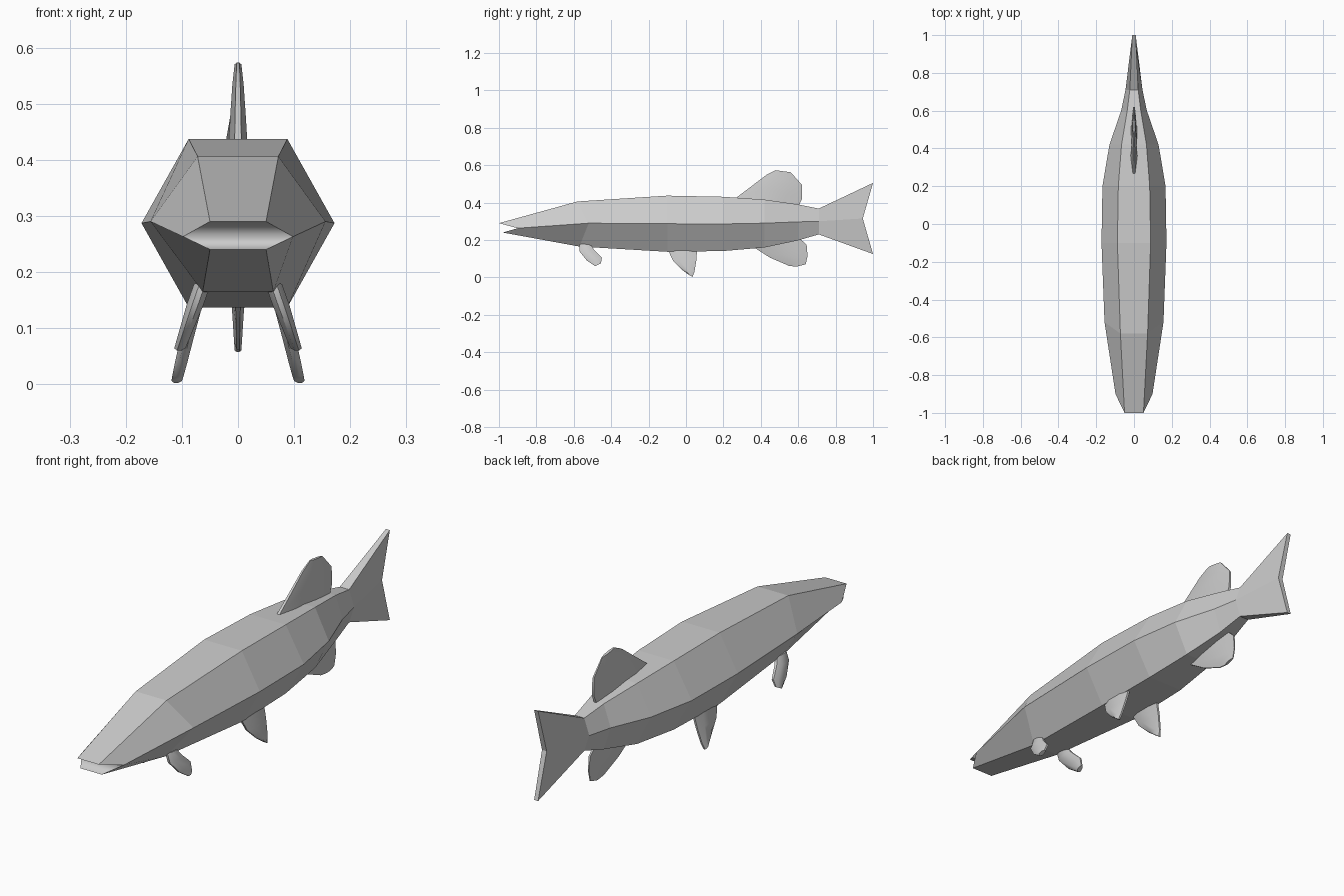
import bpy, bmesh, math

if "Cube" in bpy.data.objects:
    bpy.data.objects.remove(bpy.data.objects["Cube"])

grey = bpy.data.materials.new("plain grey")
grey.diffuse_color = (0.6, 0.6, 0.6, 1)
grey.use_nodes = True
grey.node_tree.nodes["Principled BSDF"].inputs["Base Color"].default_value = grey.diffuse_color


def finish(name, bm, smooth_angle=None):
    bmesh.ops.recalc_face_normals(bm, faces=bm.faces)
    me = bpy.data.meshes.new(name)
    bm.to_mesh(me)
    bm.free()
    me.materials.append(grey)
    ob = bpy.data.objects.new(name, me)
    bpy.context.collection.objects.link(ob)
    if smooth_angle:
        bpy.ops.object.select_all(action='DESELECT')
        ob.select_set(True)
        bpy.context.view_layer.objects.active = ob
        bpy.ops.object.shade_smooth_by_angle(angle=math.radians(smooth_angle))
    return ob


def bridge(bm, a, b):
    n = len(a)
    for i in range(n):
        j = (i + 1) % n
        bm.faces.new((a[i], a[j], b[j], b[i]))


# Body and tail: hexagonal rings, each as (half width, y, z) for top, middle, bottom
rings = [
    ((.05, -1.0, .29), (.098, -.90, .263), (.05, -.98, .24)),
    ((.072, -.58, .406), (.156, -.52, .29), (.063, -.57, .165)),
    ((.088, -.10, .437), (.172, -.10, .287), (.088, -.10, .137)),
    ((.083, .20, .431), (.167, .20, .286), (.083, .20, .141)),
    ((.066, .42, .416), (.130, .42, .29), (.066, .42, .16)),
    ((.036, .60, .390), (.068, .60, .297), (.036, .60, .198)),
    ((.022, .71, .368), (.045, .71, .30), (.022, .71, .23)),
    ((.009, 1.0, .505), (.011, .945, .315), (.009, 1.0, .125)),
]
bm = bmesh.new()
loops = []
for top, mid, low in rings:
    right = [bm.verts.new(p) for p in (top, mid, low)]
    left = [bm.verts.new((-x, y, z)) for x, y, z in (low, mid, top)]
    loops.append(right + left)
for a, b in zip(loops, loops[1:]):
    bridge(bm, a, b)
# mouth wedge at the front and tail notch at the back
for r in (loops[0], loops[-1]):
    bm.faces.new((r[0], r[1], r[4], r[5]))
    bm.faces.new((r[1], r[2], r[3], r[4]))
bm.faces.ensure_lookup_table()
body = finish("body_and_tail", bm)
# the mouth is softly shaded
for p in body.data.polygons:
    if p.center.y < -.9 and abs(p.center.x) < .01:
        p.use_smooth = True


def fin(name, sections, x=0, lean=0, z0=0):
    """Loft rounded slices: (front y, front z, back y, back z, half thickness)."""
    bm = bmesh.new()
    loops = []
    for ya, za, yb, zb, t in sections:
        loop = []
        for f, side in ((0, .35), (.25, 1), (.7, .9), (1, .35),
                        (1, -.35), (.7, -.9), (.25, -1), (0, -.35)):
            z = za + (zb - za) * f
            cx = x + lean * (z0 - z)
            loop.append(bm.verts.new((cx + side * t, ya + (yb - ya) * f, z)))
        loops.append(loop)
    for a, b in zip(loops, loops[1:]):
        bridge(bm, a, b)
    bm.faces.new(loops[0])
    bm.faces.new(loops[-1])
    return finish(name, bm, 50)


# Single fins on the centre line
fin("dorsal_fin", [(.26, .42, .60, .375, .018), (.36, .495, .62, .42, .014),
                   (.43, .548, .62, .495, .010), (.48, .573, .56, .562, .006)])
fin("anal_fin", [(.34, .175, .60, .215, .014), (.45, .105, .645, .175, .010),
                 (.55, .062, .65, .115, .007), (.59, .057, .64, .07, .006)])

# Paired fins, splayed outwards
for side, s in (("right", 1), ("left", -1)):
    fin("pelvic_fin_" + side,
        [(-.10, .155, .06, .155, .014), (-.07, .09, .055, .09, .012),
         (-.02, .04, .045, .03, .011), (.015, .014, .035, .002, .010)],
        s * .077, s * .24, .14)
    fin("pectoral_fin_" + side,
        [(-.57, .18, -.51, .175, .015), (-.57, .14, -.49, .145, .015),
         (-.53, .09, -.45, .105, .012), (-.485, .06, -.455, .075, .010)],
        s * .07, s * .35, .16)
